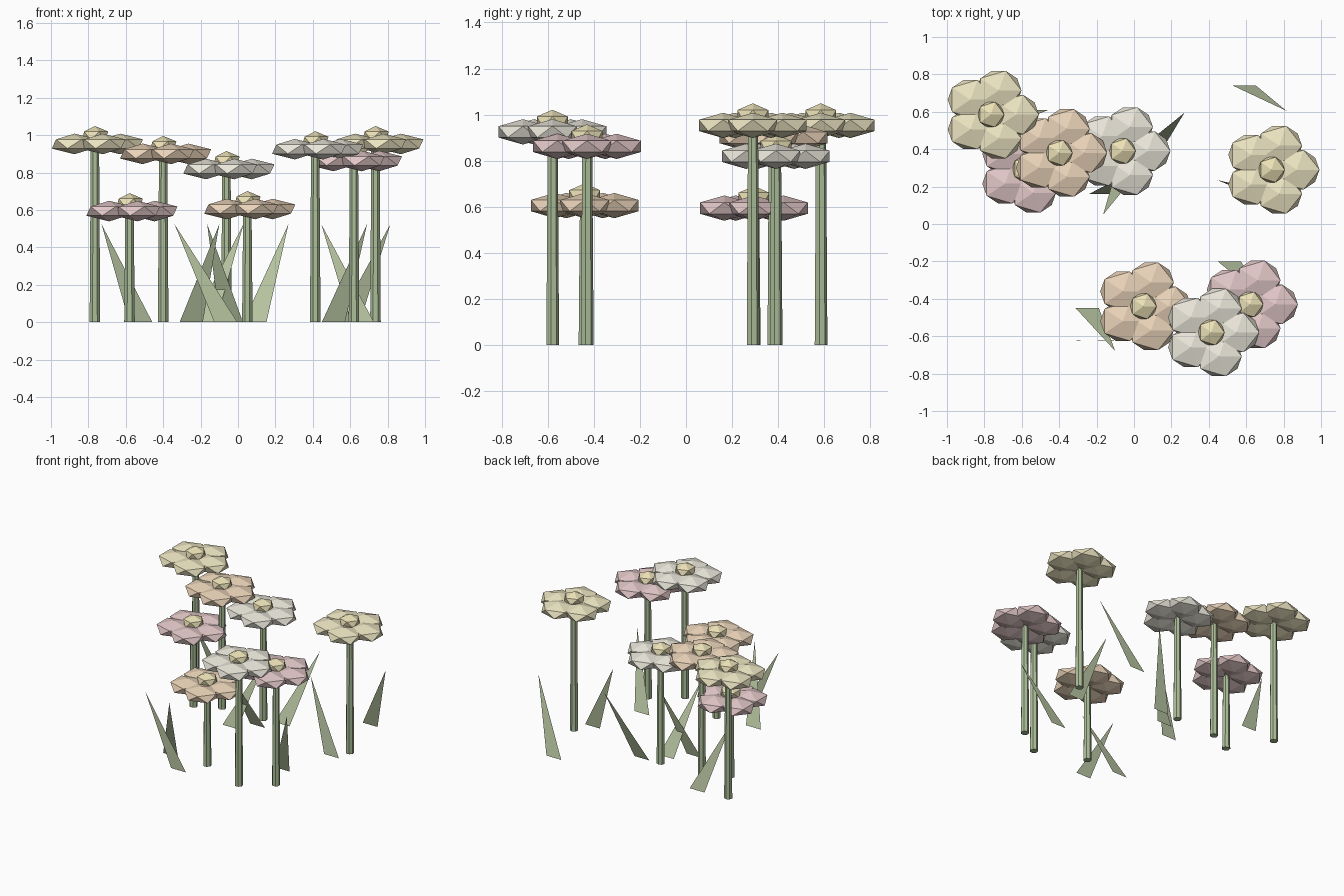
import bpy, bmesh
from math import cos, sin, tau
from mathutils import Matrix

if "Cube" in bpy.data.objects:
    bpy.data.objects.remove(bpy.data.objects["Cube"])


def material(name, rgb):
    m = bpy.data.materials.new(name)
    m.diffuse_color = (*rgb, 1)
    m.use_nodes = True
    m.node_tree.nodes["Principled BSDF"].inputs["Base Color"].default_value = m.diffuse_color
    return m


MATS = {
    "yellow": material("yellow", (0.83, 0.77, 0.53)),
    "peach": material("peach", (0.82, 0.65, 0.48)),
    "white": material("white", (0.82, 0.79, 0.70)),
    "pink": material("pink", (0.76, 0.57, 0.57)),
}
CENTRE = material("centre", (0.83, 0.75, 0.47))
STEM = material("stem", (0.42, 0.52, 0.32))
LEAF = material("leaf", (0.48, 0.56, 0.36))


def make_object(name, bm, mat):
    mesh = bpy.data.meshes.new(name)
    bm.to_mesh(mesh)
    bm.free()
    mesh.materials.append(mat)
    ob = bpy.data.objects.new(name, mesh)
    bpy.context.collection.objects.link(ob)


def add_blob(bm, centre, size):
    mat = Matrix.Translation(centre) @ Matrix.Diagonal((*size, 1))
    bmesh.ops.create_icosphere(bm, subdivisions=1, radius=1, matrix=mat)


def flower(i, x, y, z, colour):
    # tapered stem
    bm = bmesh.new()
    bmesh.ops.create_cone(bm, cap_ends=True, segments=7, radius1=0.029, radius2=0.023,
                          depth=z, matrix=Matrix.Translation((x, y, z / 2)))
    make_object(f"stem_{i}", bm, STEM)
    # ring of five flattened petals
    bm = bmesh.new()
    for k in range(5):
        a = tau * k / 5
        add_blob(bm, (x + 0.135 * cos(a), y + 0.135 * sin(a), z), (0.136, 0.124, 0.055))
    make_object(f"petals_{i}", bm, MATS[colour])
    # flower centre
    bm = bmesh.new()
    add_blob(bm, (x, y, z + 0.043), (0.079, 0.079, 0.053))
    make_object(f"flower_centre_{i}", bm, CENTRE)


def blade(i, x, y, tip_x, tip_y):
    # flat triangular leaf blade
    bm = bmesh.new()
    pts = [(x - 0.062, y, 0), (x + 0.062, y, 0), (tip_x, tip_y, 0.525)]
    bm.faces.new([bm.verts.new(p) for p in pts])
    make_object(f"leaf_blade_{i}", bm, LEAF)


# x, y, petal height, colour
FLOWERS = [
    (-0.765, 0.585, 0.953, "yellow"), (-0.40, 0.38, 0.90, "peach"),
    (-0.062, 0.39, 0.819, "white"), (-0.58, 0.295, 0.594, "pink"),
    (0.735, 0.29, 0.953, "yellow"), (0.05, -0.44, 0.605, "peach"),
    (0.413, -0.58, 0.925, "white"), (0.62, -0.43, 0.862, "pink"),
]
for i, f in enumerate(FLOWERS, 1):
    flower(i, *f)

# base centre x, y and tip x, y
BLADES = [
    (-0.52, 0.61, -0.73, 0.50), (-0.25, -0.45, -0.10, -0.68),
    (-0.065, -0.62, -0.34, -0.625), (-0.18, 0.16, 0.03, 0.30),
    (-0.035, 0.285, -0.165, 0.05), (0.09, 0.40, 0.27, 0.595),
    (0.665, 0.17, 0.445, 0.235), (0.51, -0.20, 0.69, -0.40),
    (0.59, 0.74, 0.815, 0.605),
]
for i, b in enumerate(BLADES, 1):
    blade(i, *b)
